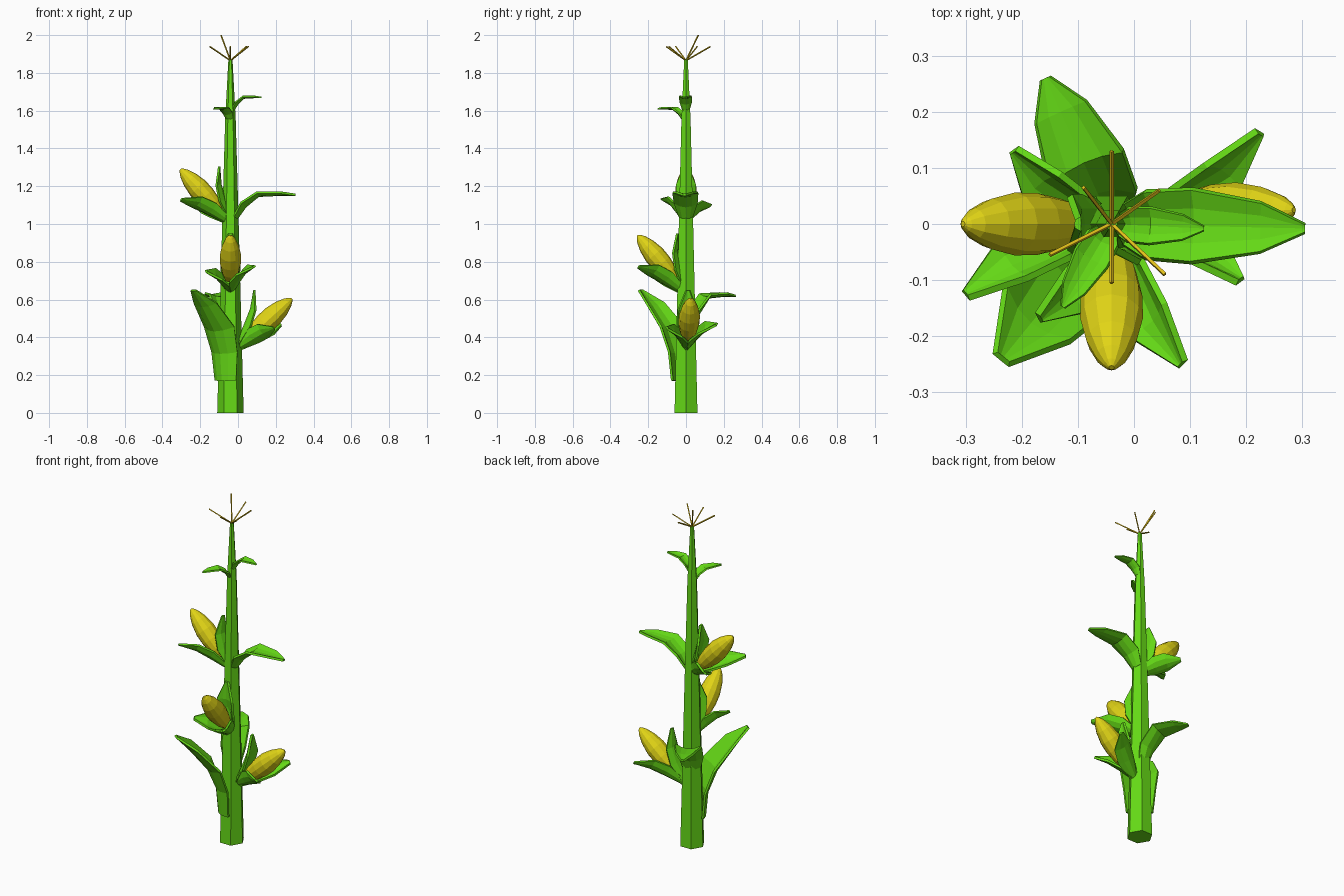
import bpy, bmesh, math
from mathutils import Vector as V

if "Cube" in bpy.data.objects:
    bpy.data.objects.remove(bpy.data.objects["Cube"])

def material(name, color):
    m = bpy.data.materials.new(name)
    m.diffuse_color = (*color, 1)
    m.use_nodes = True
    m.node_tree.nodes["Principled BSDF"].inputs["Base Color"].default_value = m.diffuse_color
    return m

GREEN = material("leaf_green", (0.13, 0.70, 0.008))
YELLOW = material("corn_yellow", (0.75, 0.66, 0.008))
TASSEL = material("tassel_gold", (0.75, 0.52, 0.01))

def finish(name, bm, mat):
    bmesh.ops.recalc_face_normals(bm, faces=bm.faces)
    me = bpy.data.meshes.new(name)
    bm.to_mesh(me)
    bm.free()
    me.materials.append(mat)
    ob = bpy.data.objects.new(name, me)
    bpy.context.collection.objects.link(ob)
    return ob

def lathe(name, base, tip, rings, sides, mat):
    """Straight faceted solid; rings = (fraction along axis, radius)."""
    base, tip = V(base), V(tip)
    d = (tip - base).normalized()
    u = V((1, 0, 0)) if abs(d.x) < 0.5 else V((0, 1, 0))
    u = (u - d * u.dot(d)).normalized()
    w = d.cross(u)
    bm = bmesh.new()
    rows = []
    for f, r in rings:
        c = base.lerp(tip, f)
        angles = [math.tau * i / sides for i in range(sides)]
        rows.append([bm.verts.new(c + (u * math.cos(a) + w * math.sin(a)) * r) for a in angles])
    for a, b in zip(rows, rows[1:]):
        for i in range(sides):
            j = (i + 1) % sides
            bm.faces.new((a[i], a[j], b[j], b[i]))
    bm.faces.new(rows[0])
    bm.faces.new(rows[-1])
    return finish(name, bm, mat)

def leaf(name, base, axis, tip, profile, size=1.0, thick=0.012):
    """Cupped blade curling away from an axis.
    profile = (axial fraction, radial fraction, half width, cup depth)."""
    base, axis = V(base), V(axis).normalized()
    rel = V(tip) - base
    h = rel.dot(axis)
    out = rel - axis * h
    side = axis.cross(out).normalized()
    mid = [base + axis * h * p[0] + out * p[1] for p in profile]
    bm = bmesh.new()
    rows = []
    for i, (_, _, hw, cup) in enumerate(profile):
        t = (mid[min(i + 1, len(mid) - 1)] - mid[max(i - 1, 0)]).normalized()
        n = side.cross(t)
        if n.dot(axis) - n.dot(out.normalized()) < 0:
            n = -n
        rows.append([bm.verts.new(mid[i] + side * hw * s * size + n * cup * s * s * size)
                     for s in (-1, -0.5, 0, 0.5, 1)])
    for a, b in zip(rows, rows[1:]):
        for i in range(4):
            bm.faces.new((a[i], a[i + 1], b[i + 1], b[i]))
    ob = finish(name, bm, GREEN)
    m = ob.modifiers.new("thickness", "SOLIDIFY")
    m.thickness, m.offset = thick, 0
    return ob

CX = -0.04

# Hexagonal tapering stalk
lathe("stalk", (CX, 0, 0), (CX, 0, 1.87),
      [(0, 0.07), (0.53, 0.044), (0.83, 0.028), (1, 0.011)], 6, GREEN)

# Tassel strands
for i, t in enumerate([(CX, 0.13, 1.94), (0.045, 0.06, 1.94), (0.055, -0.09, 1.94),
                       (CX, -0.105, 1.94), (-0.15, -0.055, 1.94), (-0.09, 0.065, 2.0)]):
    lathe(f"tassel_strand_{i + 1}", (CX, 0, 1.865), t, [(0, 0.004), (1, 0.004)], 4, TASSEL)

# Stalk leaves
BLADE = [(0, 0.10, 0.035, 0.02), (0.5, 0.23, 0.06, 0.03), (0.95, 0.43, 0.066, 0.02),
         (1, 0.77, 0.045, 0.012), (1, 1, 0.008, 0)]
Z = (0, 0, 1)
leaf("upper_leaf", (CX, 0, 1.03), Z, (0.305, -0.008, 1.155), BLADE)
leaf("back_leaf", (CX, 0, 0.42), Z, (-0.158, 0.26, 0.62), BLADE, 1.1)
leaf("top_leaf_right", (CX, 0, 1.60), Z, (0.125, -0.008, 1.67), BLADE, 0.5, 0.008)
leaf("top_leaf_left", (CX, 0, 1.55), Z, (-0.127, -0.148, 1.61), BLADE, 0.5, 0.008)

# Large sheath leaf low on the stalk
SHEATH = [(0, 0.22, 0.07, 0.03), (0.3, 0.26, 0.085, 0.035), (0.55, 0.42, 0.1, 0.045),
          (0.82, 0.75, 0.075, 0.03), (1, 1, 0.016, 0)]
leaf("sheath_leaf", (CX, 0, 0.17), Z, (-0.235, -0.24, 0.65), SHEATH)

# Cobs, each held by three husk leaves
COB = [(0, 0.03), (0.15, 0.045), (0.35, 0.055), (0.55, 0.056), (0.75, 0.045),
       (0.9, 0.028), (0.97, 0.014), (1, 0.005)]
HUSK = [(0, 0.08, 0.022, 0.012), (0.4, 0.38, 0.05, 0.03), (0.7, 0.62, 0.05, 0.022),
        (1, 1, 0.01, 0)]
EARS = {
    "upper": ((-0.10, 0, 1.07), (-0.305, 0, 1.29), (-0.045, 0, 1.015),
              [(-0.30, -0.125, 1.13), (-0.215, 0.13, 1.10), (-0.10, 0, 1.305)]),
    "middle": ((CX, -0.06, 0.71), (CX, -0.256, 0.94), (CX, -0.012, 0.645),
               [(0.085, -0.25, 0.775), (-0.168, -0.168, 0.75), (CX, -0.047, 0.95)]),
    "lower": ((0.06, 0.01, 0.40), (0.285, 0.025, 0.605), (0.0, 0, 0.35),
              [(0.225, 0.162, 0.47), (0.19, -0.10, 0.45), (0.087, 0.01, 0.65)]),
}
for ear, (base, tip, foot, tips) in EARS.items():
    lathe(f"{ear}_cob", base, tip, COB, 12, YELLOW)
    for i, t in enumerate(tips):
        leaf(f"{ear}_husk_{i + 1}", foot, V(tip) - V(base), t, HUSK)
